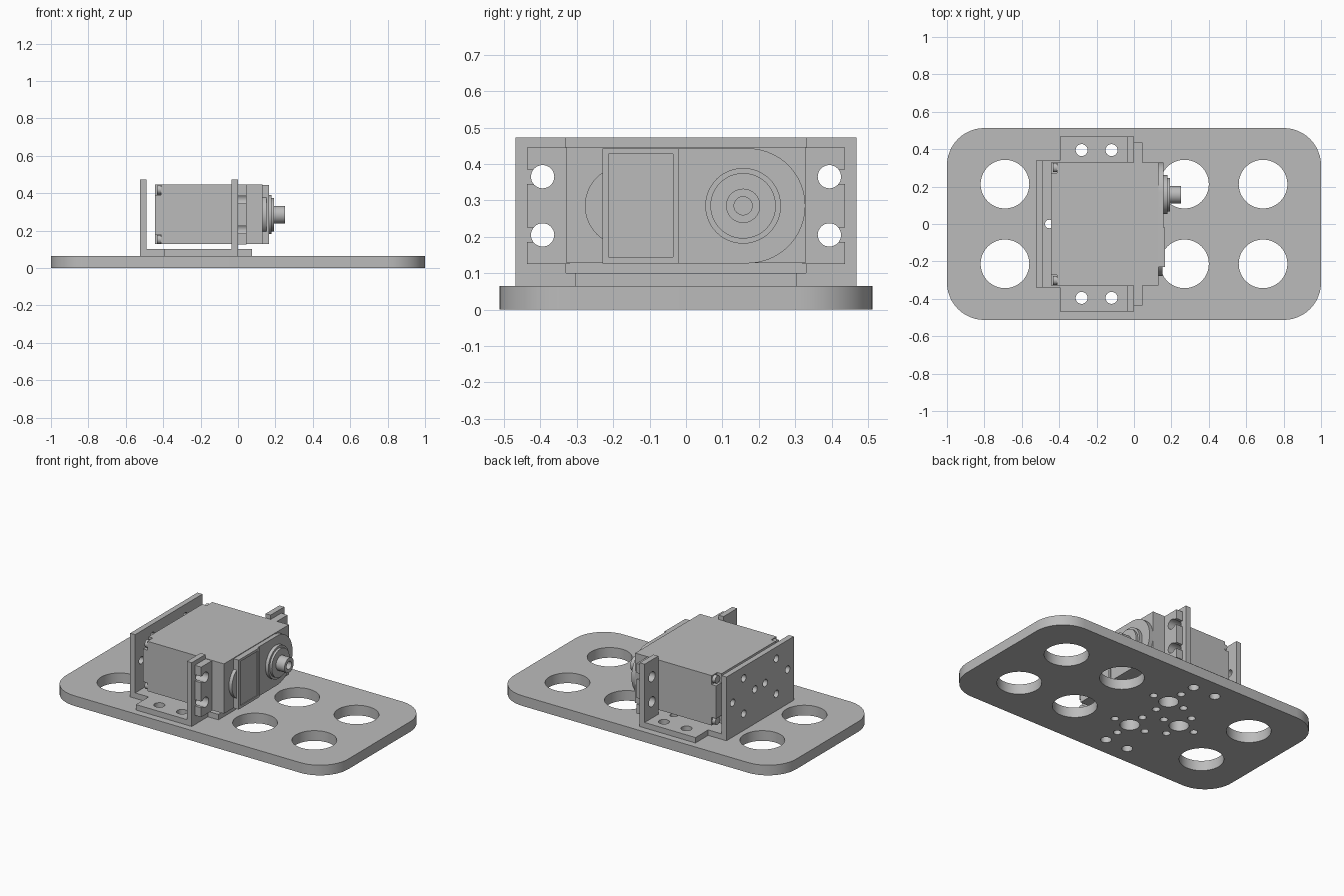
import bpy
import bmesh
import math
from mathutils import Matrix, Vector

cube = bpy.data.objects.get("Cube")
if cube:
    bpy.data.objects.remove(cube)

grey = bpy.data.materials.new("plain grey")
grey.use_nodes = True
colour = (0.5, 0.5, 0.5, 1)
grey.diffuse_color = colour
grey.node_tree.nodes["Principled BSDF"].inputs["Base Color"].default_value = colour


def finish(name, bm):
    bmesh.ops.recalc_face_normals(bm, faces=bm.faces)
    mesh = bpy.data.meshes.new(name)
    bm.to_mesh(mesh)
    bm.free()
    mesh.materials.append(grey)
    obj = bpy.data.objects.new(name, mesh)
    bpy.context.collection.objects.link(obj)
    return obj


def add_box(bm, x, y, z):
    size = [b - a for a, b in (x, y, z)]
    mid = [(a + b) / 2 for a, b in (x, y, z)]
    mat = Matrix.Translation(mid) @ Matrix.Diagonal((*size, 1))
    bmesh.ops.create_cube(bm, size=1, matrix=mat)


def add_cylinder(bm, centre, radius, length, axis="Z", sides=48):
    turn = Matrix.Rotation(math.pi / 2, 4, "Y") if axis == "X" else Matrix()
    bmesh.ops.create_cone(bm, cap_ends=True, segments=sides, radius1=radius, radius2=radius,
                          depth=length, matrix=Matrix.Translation(centre) @ turn)


def box(name, x, y, z):
    bm = bmesh.new()
    add_box(bm, x, y, z)
    return finish(name, bm)


def disc(name, x0, x1, y, z, radius):
    bm = bmesh.new()
    add_cylinder(bm, ((x0 + x1) / 2, y, z), radius, x1 - x0, "X")
    return finish(name, bm)


def prism(name, points, offset):
    """Extrude a flat outline along an offset."""
    bm = bmesh.new()
    face = bm.faces.new([bm.verts.new(p) for p in points])
    result = bmesh.ops.extrude_face_region(bm, geom=[face])
    moved = [v for v in result["geom"] if isinstance(v, bmesh.types.BMVert)]
    bmesh.ops.translate(bm, verts=moved, vec=Vector(offset))
    return finish(name, bm)


def cut(obj, bm):
    cutter = finish("cutter", bm)
    cutter.hide_render = True
    mod = obj.modifiers.new("cut", "BOOLEAN")
    mod.operation = "DIFFERENCE"
    mod.solver = "EXACT"
    mod.object = cutter
    bpy.context.view_layer.objects.active = obj
    bpy.ops.object.modifier_apply(modifier=mod.name)
    bpy.data.objects.remove(cutter)


def arc(cx, cy, radius, start, end, steps=12):
    for i in range(steps + 1):
        a = math.radians(start + (end - start) * i / steps)
        yield cx + radius * math.cos(a), cy + radius * math.sin(a)


SIDES = (-1, 1)
PLATE, FLOOR, TOP = 0.065, 0.1, 0.473
AXIS_Z = 0.285
EAR_Z = (0.205, 0.365)


def add_mount_holes(bm):
    """Bracket hole pattern shared by the floor and the plate."""
    for cx, cy in ((-0.115, 0.175), (-0.115, -0.175), (-0.34, 0)):
        add_cylinder(bm, (cx, cy, 0), 0.058, 1)
        for dx, dy in ((1, 0), (-1, 0), (0, 1), (0, -1)):
            add_cylinder(bm, (cx + dx * 0.113, cy + dy * 0.113, 0), 0.023, 1, sides=24)
    for x in (-0.28, -0.12):
        for s in SIDES:
            add_cylinder(bm, (x, s * 0.395, 0), 0.032, 1, sides=32)


# Base plate with rounded corners
outline = []
for sx, sy, start in ((1, 1, 0), (-1, 1, 90), (-1, -1, 180), (1, -1, 270)):
    outline += [(x, y, 0) for x, y in arc(sx * 0.8, sy * 0.313, 0.2, start, start + 90)]
base = prism("base_plate", outline, (0, 0, PLATE))
holes = bmesh.new()
for x in (-0.69, 0.27, 0.69):
    for s in SIDES:
        add_cylinder(holes, (x, s * 0.213, 0), 0.13, 1, sides=64)
add_mount_holes(holes)
cut(base, holes)

# Bracket floor with side tabs and front tongue
half = [(-0.525, 0.34), (-0.395, 0.34), (-0.395, 0.468), (0, 0.468), (0, 0.305), (0.075, 0.305)]
outline = [(x, y, PLATE) for x, y in half] + [(x, -y, PLATE) for x, y in reversed(half)]
floor = prism("bracket_floor", outline, (0, 0, FLOOR - PLATE))
holes = bmesh.new()
add_mount_holes(holes)
cut(floor, holes)

# Bracket back wall
wall = box("bracket_back_wall", (-0.525, -0.49), (-0.34, 0.34), (FLOOR, TOP))
holes = bmesh.new()
for s in SIDES:
    for dy, dz in ((1, 0), (-1, 0), (0, 1), (0, -1)):
        add_cylinder(holes, (-0.5, s * 0.165 + dy * 0.113, AXIS_Z + dz * 0.113), 0.023, 0.3, "X", 24)
cut(wall, holes)

# Bracket uprights and the slotted motor ears in front of them
for s, side in ((-1, "right"), (1, "left")):
    upright = box(side + "_upright", (-0.035, 0), sorted((s * 0.33, s * 0.468)), (FLOOR, TOP))
    ear = box(side + "_ear", (0, 0.045), sorted((s * 0.32, s * 0.437)), (0.125, 0.445))
    for part in (upright, ear):
        holes = bmesh.new()
        for z in EAR_Z:
            add_cylinder(holes, (0, s * 0.394, z), 0.032, 0.3, "X", 32)
        cut(part, holes)
    slots = bmesh.new()
    for z in EAR_Z:
        add_box(slots, (-0.1, 0.1), sorted((s * 0.4, s * 0.5)), (z - 0.02, z + 0.02))
    cut(ear, slots)

# Motor case with notched rear corners holding screws
case = box("motor_case", (-0.443, 0.13), (-0.328, 0.328), (0.128, 0.447))
notches = bmesh.new()
for sy in SIDES:
    for sz in SIDES:
        y, z = sy * 0.328, AXIS_Z + sz * 0.16
        add_box(notches, (-0.6, -0.412), sorted((y - sy * 0.055, y + sy * 0.1)),
                sorted((z - sz * 0.055, z + sz * 0.1)))
        disc("corner_screw", -0.434, -0.412, y - sy * 0.027, z - sz * 0.027, 0.024)
cut(case, notches)

# Gear cover with a round end, raised panel and small side boss
outline = [(0.13, -0.23, 0.127), (0.13, 0.17, 0.127)]
outline += [(0.13, y, z) for y, z in arc(0.17, AXIS_Z, 0.158, -85, 85, 24)]
outline += [(0.13, 0.17, 0.443), (0.13, -0.23, 0.443)]
prism("gear_cover", outline, (0.027, 0, 0))
disc("side_boss", 0.12, 0.152, -0.168, AXIS_Z, 0.11)
panel = box("cover_panel", (0.15, 0.166), (-0.23, -0.02), (0.127, 0.443))
recess = bmesh.new()
add_box(recess, (0.161, 0.2), (-0.213, -0.036), (0.144, 0.427))
cut(panel, recess)

# Output boss and hollow shaft
disc("boss_flange", 0.15, 0.178, 0.157, AXIS_Z, 0.104)
disc("boss_step", 0.17, 0.192, 0.157, AXIS_Z, 0.09)
shaft = disc("output_shaft", 0.19, 0.252, 0.157, AXIS_Z, 0.047)
bore = bmesh.new()
add_cylinder(bore, (0.252, 0.157, AXIS_Z), 0.025, 0.1, "X", 32)
cut(shaft, bore)

# Smooth the round walls, keep the edges sharp
bpy.ops.object.select_all(action="DESELECT")
for obj in bpy.context.collection.objects:
    if obj.type == "MESH" and grey.name in obj.data.materials:
        obj.select_set(True)
        bpy.context.view_layer.objects.active = obj
bpy.ops.object.shade_smooth_by_angle(angle=math.radians(30))
